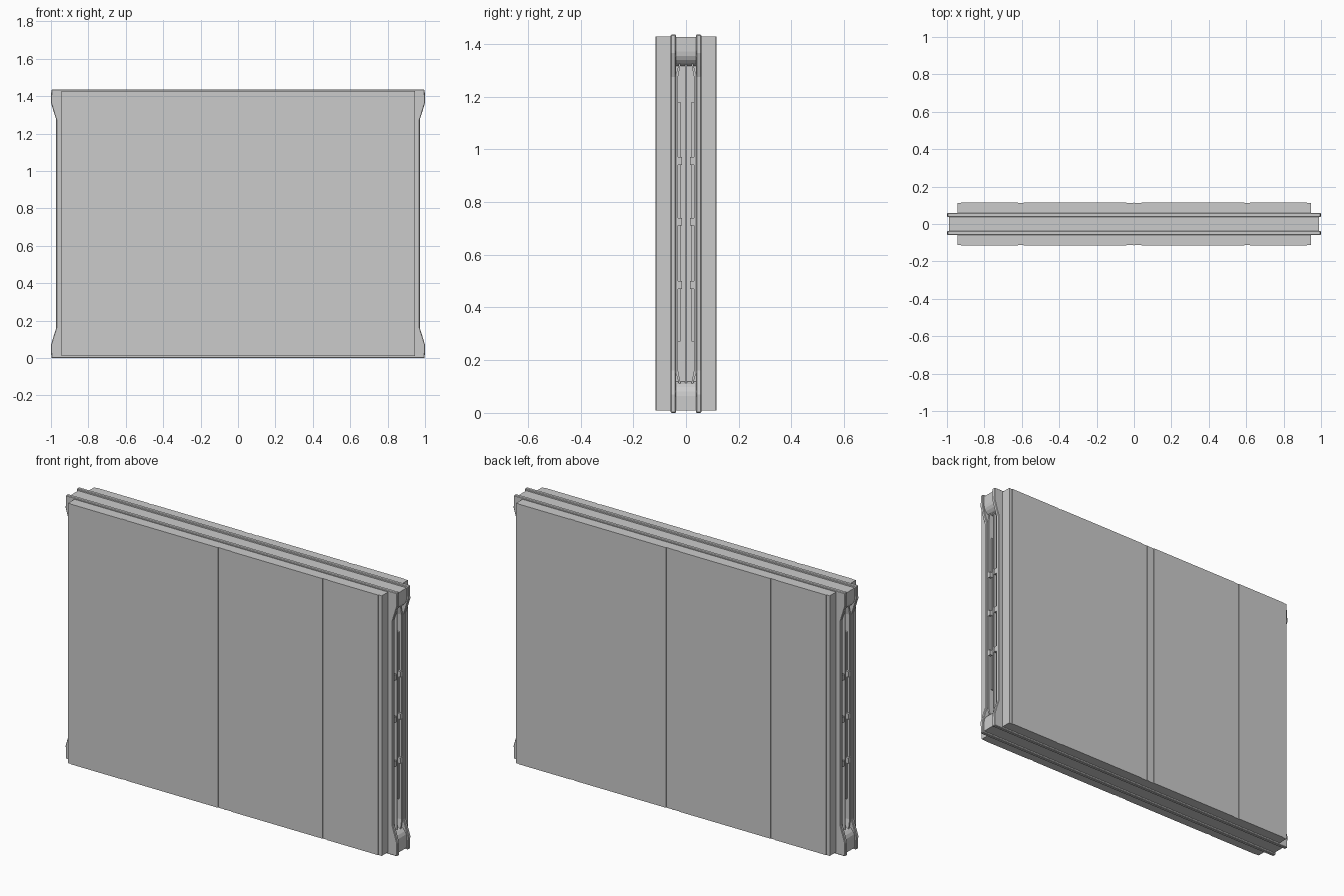
import bpy, bmesh, math
from mathutils import Vector

if "Cube" in bpy.data.objects:
    bpy.data.objects.remove(bpy.data.objects["Cube"])

H = 1.435
MID = H / 2


def prism(name, pts, to3d, a, b):
    """Extrude a closed 2D outline between depths a and b."""
    bm = bmesh.new()
    face = bm.faces.new([bm.verts.new(to3d(u, v, a)) for u, v in pts])
    shift = Vector(to3d(0, 0, b)) - Vector(to3d(0, 0, a))
    ext = bmesh.ops.extrude_face_region(bm, geom=[face])
    new = [g for g in ext["geom"] if isinstance(g, bmesh.types.BMVert)]
    bmesh.ops.translate(bm, verts=new, vec=shift)
    bmesh.ops.recalc_face_normals(bm, faces=bm.faces[:])
    mesh = bpy.data.meshes.new(name)
    bm.to_mesh(mesh)
    bm.free()
    ob = bpy.data.objects.new(name, mesh)
    bpy.context.collection.objects.link(ob)
    return ob


def box(name, x0, x1, y0, y1, z0, z1):
    pts = [(x0, z0), (x1, z0), (x1, z1), (x0, z1)]
    return prism(name, pts, xz, y0, y1)


def xz(u, v, d):
    return (u, d, v)


def xy(u, v, d):
    return (u, v, d)


def yz(u, v, d):
    return (d, u, v)


def four_way(quarter):
    """Close an outline from its lower right quarter (x, z)."""
    right = quarter + [(x, H - z) for x, z in reversed(quarter)]
    return right + [(-x, z) for x, z in reversed(right)]


# Facing slabs: plan profile with shallow vertical seams
outer, seam = 0.115, 0.112
seams = [(-0.62, -0.59), (-0.04, -0.004), (0.004, 0.04), (0.59, 0.62)]
for side, label in ((-1, "front"), (1, "back")):
    plan = [(-0.945, 0.058), (-0.945, seam), (-0.925, seam), (-0.925, outer)]
    for a, b in seams:
        plan += [(a, outer), (a, seam), (b, seam), (b, outer)]
    plan += [(0.925, outer), (0.925, seam), (0.945, seam), (0.945, 0.058)]
    prism(label + "_facing", [(x, side * y) for x, y in plan], xy, 0.01, 1.427)

    # Frame sheets with flared corners
    sheet = four_way([(0.998, 0.0), (1.0, 0.07), (0.985, 0.12), (0.972, 0.16)])
    frame = prism(label + "_frame_sheet", sheet, xz, side * 0.038, side * 0.058)
    bev = frame.modifiers.new("edge", "BEVEL")
    bev.width = 0.003
    bev.segments = 1

# Core with rounded end blocks sweeping into the side recesses
curve = [(0.99 - 0.055 * (1 - math.cos(t * math.pi / 10)),
          0.065 + 0.055 * math.sin(t * math.pi / 10)) for t in range(6)]
prism("core", four_way([(0.99, 0.01)] + curve), xz, -0.038, 0.038)

# Detail inside each side recess
for s, side in ((-1, "left"), (1, "right")):
    def part(name, y0, y1, z0, z1, depth):
        xs = sorted((s * 0.93, s * depth))
        return box(side + "_" + name, xs[0], xs[1], y0, y1, z0, z1)

    part("centre_fin", -0.004, 0.004, 0.10, H - 0.10, 0.96)
    for m in (-1, 1):
        # Tapered rail lining the recess
        rail = [(0.024, 0.10), (0.038, 0.15), (0.038, H - 0.15), (0.024, H - 0.10),
                (0.018, H - 0.10), (0.030, H - 0.16), (0.030, 0.16), (0.018, 0.10)]
        prism(side + "_rail", [(m * y, z) for y, z in rail], yz, s * 0.93, s * 0.965)
        # Long spacer blocks with raised clips between them
        for z0, z1 in ((0.27, 0.47), (0.50, 0.71), (0.74, 0.94), (0.97, 1.18)):
            part("spacer", *sorted((m * 0.020, m * 0.037)), z0, z1, 0.952)
        for z in (0.485, 0.725, 0.955):
            part("clip", *sorted((m * 0.016, m * 0.038)), z - 0.015, z + 0.015, 0.968)
